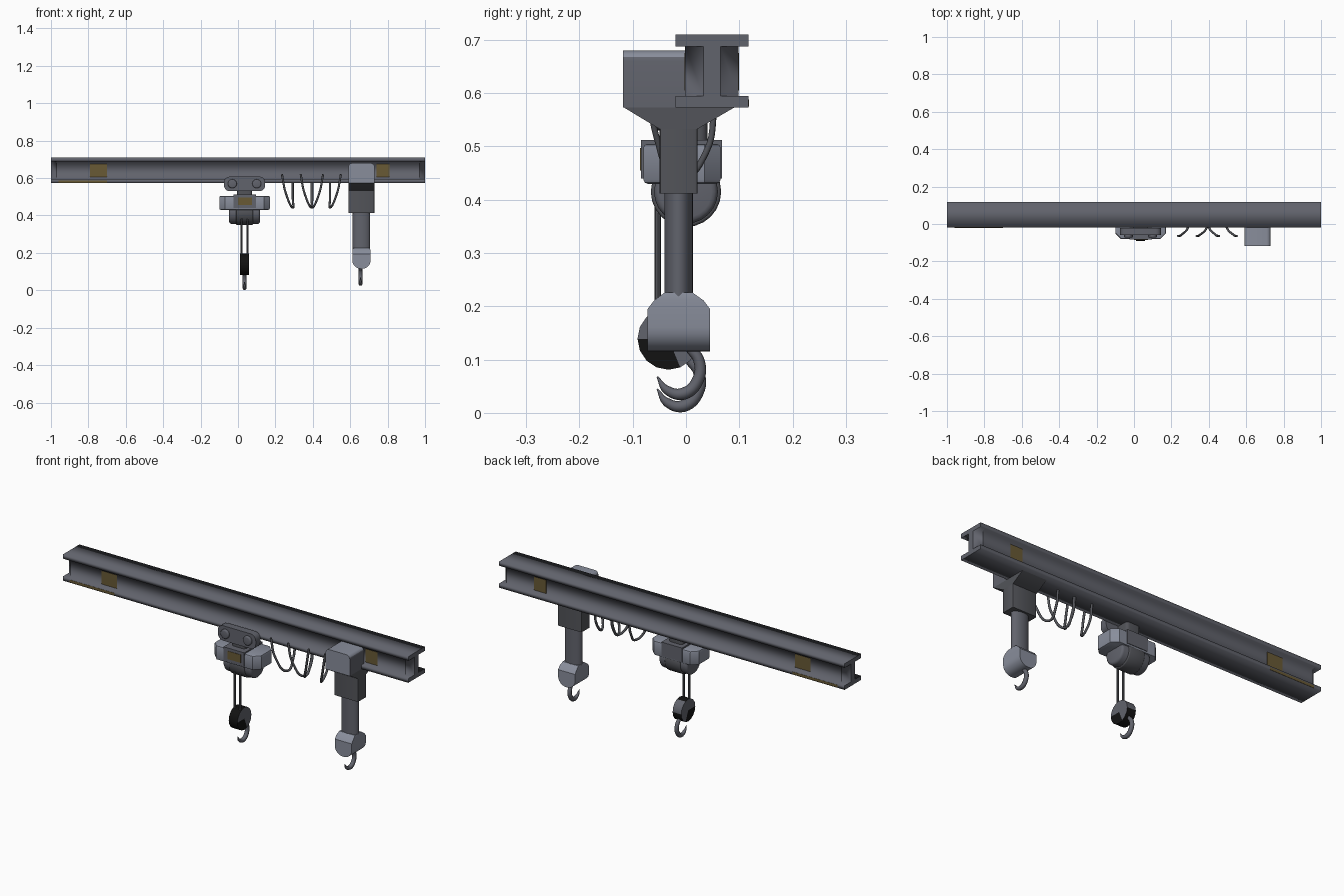
import bpy
import bmesh
import math
from mathutils import Matrix, Vector

if "Cube" in bpy.data.objects:
    bpy.data.objects.remove(bpy.data.objects["Cube"])


def material(name, rgb):
    m = bpy.data.materials.new(name)
    m.use_nodes = True
    m.diffuse_color = (*rgb, 1)
    bsdf = m.node_tree.nodes["Principled BSDF"]
    bsdf.inputs["Base Color"].default_value = (*rgb, 1)
    bsdf.inputs["Roughness"].default_value = 0.6
    return m


STEEL = material("steel grey", (0.12, 0.125, 0.15))
DARK = material("dark steel", (0.085, 0.088, 0.10))
LIGHT = material("pale housing", (0.25, 0.27, 0.33))
BLACK = material("black", (0.006, 0.006, 0.006))
YELLOW = material("worn yellow", (0.14, 0.10, 0.035))


def finish(name, bm, mats, angle=35):
    bmesh.ops.recalc_face_normals(bm, faces=bm.faces)
    me = bpy.data.meshes.new(name)
    bm.to_mesh(me)
    bm.free()
    ob = bpy.data.objects.new(name, me)
    bpy.context.collection.objects.link(ob)
    for m in mats:
        me.materials.append(m)
    if angle:
        smooth(ob, angle)
    return ob


def smooth(ob, angle):
    bpy.ops.object.select_all(action="DESELECT")
    ob.select_set(True)
    bpy.context.view_layer.objects.active = ob
    bpy.ops.object.shade_smooth_by_angle(angle=math.radians(angle))


def loft(sections):
    """Skin a list of equal-length point rings and cap both ends."""
    bm = bmesh.new()
    rings = [[bm.verts.new(p) for p in s] for s in sections]
    for a, b in zip(rings, rings[1:]):
        for i in range(len(a)):
            j = (i + 1) % len(a)
            bm.faces.new((a[i], a[j], b[j], b[i]))
    bm.faces.new(rings[0])
    bm.faces.new(rings[-1])
    return bm


def box_mesh(x, y, z):
    bm = bmesh.new()
    bmesh.ops.create_cube(bm, size=1)
    for v in bm.verts:
        v.co = [(a + b) / 2 + c * (b - a) for (a, b), c in zip((x, y, z), v.co)]
    return bm


def bevel_along(bm, axis, width, segments=4, test=lambda p: True):
    edges = [e for e in bm.edges
             if abs((e.verts[0].co - e.verts[1].co).normalized()[axis]) > 0.99
             and test((e.verts[0].co + e.verts[1].co) / 2)]
    bmesh.ops.bevel(bm, geom=edges, offset=width, segments=segments,
                    profile=0.5, affect="EDGES")


def box(name, x, y, z, mat, axis=None, width=0.01, segments=4):
    bm = box_mesh(x, y, z)
    if axis is not None:
        bevel_along(bm, axis, width, segments)
    return finish(name, bm, [mat])


def cylinder(name, centre, radius, depth, axis, mat, sides=24, scale=(1, 1, 1), rim=0):
    bm = bmesh.new()
    bmesh.ops.create_cone(bm, cap_ends=True, segments=sides, radius1=radius,
                          radius2=radius, depth=depth)
    if rim:
        caps = [e for e in bm.edges if abs(e.verts[0].co.z - e.verts[1].co.z) < 1e-5]
        bmesh.ops.bevel(bm, geom=caps, offset=rim, segments=3, profile=0.5, affect="EDGES")
    turn = Vector((0, 0, 1)).rotation_difference(Vector(axis)).to_matrix().to_4x4()
    bm.transform(Matrix.Translation(centre) @ Matrix.Diagonal((*scale, 1)) @ turn)
    return finish(name, bm, [mat])


def tube(name, points, radius, mat, taper=None):
    cu = bpy.data.curves.new(name, "CURVE")
    cu.dimensions = "3D"
    cu.bevel_depth = radius
    cu.bevel_resolution = 2
    cu.resolution_u = 6
    cu.use_fill_caps = True
    sp = cu.splines.new("BEZIER")
    sp.bezier_points.add(len(points) - 1)
    for i, (bp, p) in enumerate(zip(sp.bezier_points, points)):
        bp.co = p
        bp.handle_left_type = bp.handle_right_type = "AUTO"
        bp.radius = taper[i] if taper else 1
    cu.materials.append(mat)
    ob = bpy.data.objects.new(name, cu)
    bpy.context.collection.objects.link(ob)
    bpy.ops.object.select_all(action="DESELECT")
    ob.select_set(True)
    bpy.context.view_layer.objects.active = ob
    bpy.ops.object.convert(target="MESH")
    smooth(bpy.context.object, 50)


# Overhead beam: an I section whose web narrows at each end
BY, HALF, WEB = 0.0485, 0.0685, 0.05


def beam_section(x, web):
    right = [(HALF, 0.573), (HALF, 0.595), (web, 0.595),
             (web, 0.688), (HALF, 0.688), (HALF, 0.71)]
    left = [(-y, z) for y, z in reversed(right)]
    return [(x, BY + y, z) for y, z in right + left]


bm = loft([beam_section(-1, 0.016), beam_section(-0.97, WEB),
           beam_section(0.97, WEB), beam_section(1, 0.016)])
beam = finish("beam", bm, [STEEL], 0)
for f in beam.data.polygons:
    f.use_smooth = True
for e in beam.data.edges:
    a, b = (beam.data.vertices[i].co for i in e.vertices)
    e.use_edge_sharp = abs(a.x - b.x) < 1e-4

# Worn paint patches on both faces of the beam
for side, label in ((-1, "front"), (1, "back")):
    web_y, lip_y = BY + side * WEB, BY + side * HALF
    for x in ((-0.79, -0.70), (0.74, 0.81)):
        box(label + "_web_patch", x, (web_y - 0.001, web_y + 0.001), (0.605, 0.675), YELLOW)
    box(label + "_lip_patch", (-0.96, -0.70), (lip_y - 0.001, lip_y + 0.001),
        (0.575, 0.588), YELLOW)

# Trolley riding on the front flange
CX = 0.035
box("trolley_plate", (CX - 0.11, CX + 0.11), (-0.06, -0.022), (0.53, 0.608), STEEL, 1, 0.03)
for s in (-1, 1):
    cylinder("trolley_wheel", (CX + s * 0.065, -0.062, 0.57), 0.024, 0.02, (0, 1, 0),
             STEEL, 20, rim=0.006)
box("trolley_neck", (CX - 0.04, CX + 0.04), (-0.05, 0.04), (0.49, 0.575), DARK, 2, 0.015)

# Hoist housing with chamfered corners and a front panel
bm = box_mesh((CX - 0.135, CX + 0.135), (-0.08, 0.065), (0.43, 0.505))
bevel_along(bm, 2, 0.03, 1)
bmesh.ops.bevel(bm, geom=[e for e in bm.edges if abs(e.verts[0].co.z - e.verts[1].co.z) < 1e-5],
                offset=0.008, segments=2, profile=0.5, affect="EDGES")
finish("hoist_housing", bm, [LIGHT])
box("housing_panel", (CX - 0.06, CX + 0.06), (-0.084, 0.068), (0.44, 0.512), STEEL)
box("housing_patch", (CX - 0.035, CX + 0.04), (-0.086, -0.083), (0.455, 0.497), YELLOW)

# Rope drum under the housing
cylinder("rope_drum", (CX, 0, 0.415), 0.06, 0.165, (1, 0, 0), STEEL, rim=0.012)
cylinder("drum_collar", (CX, 0, 0.415), 0.066, 0.09, (1, 0, 0), DARK, rim=0.006)

# Lifting ropes
for s in (-1, 1):
    cylinder("lifting_rope", (CX + s * 0.016, -0.053, 0.28), 0.006, 0.22, (0, 0, 1), DARK, 8)

# Pulley block: steel sides with a black rim and lower front quarter
PY, PZ = -0.033, 0.139
bm = bmesh.new()
bmesh.ops.create_cone(bm, cap_ends=True, cap_tris=True, segments=16,
                      radius1=0.058, radius2=0.058, depth=0.05)
bm.transform(Matrix.Translation((CX, PY, PZ)) @ Matrix.Rotation(math.pi / 2, 4, "Y"))
bm.normal_update()
for f in bm.faces:
    c = f.calc_center_median()
    rim = abs(f.normal.x) < 0.5
    f.material_index = int((rim and (c.y < PY + 0.02 or c.z < PZ)) or (c.z < PZ and c.y < PY + 0.01))
finish("pulley_block", bm, [STEEL, BLACK])


# Lifting hooks, open to the front
def hook(name, x, lift):
    path = [(-0.005, 0.115), (0.008, 0.098), (0.024, 0.076), (0.023, 0.04),
            (-0.005, 0.013), (-0.036, 0.02), (-0.054, 0.045)]
    tube(name, [(x, y, z + lift) for y, z in path], 0.0105, STEEL,
         [0.9, 0.9, 1, 1.05, 1.1, 0.8, 0.15])


hook("pulley_hook", CX, 0)
hook("column_hook", 0.655, 0.023)

# Hanging cable loops passing under the beam
for top, low in ((0.235, 0.293), (0.335, 0.393), (0.455, 0.397), (0.55, 0.492)):
    mid = top + (low - top) * 0.35
    tube("cable_loop", [(top, -0.064, 0.62), (mid, -0.056, 0.52), (low, -0.008, 0.442),
                        (low, 0.038, 0.49), (low, 0.054, 0.575)], 0.006, DARK)

# Column hoist: head box, tapered bracket and neck
X0, X1 = 0.59, 0.73
XM = (X0 + X1) / 2
bm = box_mesh((X0, X1), (-0.118, 0), (0.573, 0.68))
bevel_along(bm, 1, 0.02, 4, lambda p: p.z > 0.6)
for f in bm.faces:
    f.material_index = int(abs(f.normal.x) < 0.9)
finish("column_head", bm, [STEEL, LIGHT])


def ring(y0, y1, z):
    return [(X0, y0, z), (X1, y0, z), (X1, y1, z), (X0, y1, z)]


finish("column_bracket", loft([ring(-0.118, 0.092, 0.574), ring(-0.05, 0.022, 0.533)]), [DARK])
box("column_neck", (X0, X1), (-0.05, 0.022), (0.412, 0.535), DARK, 2, 0.006, 2)
cylinder("column", (XM, -0.014, 0.31), 0.047, 0.24, (0, 0, 1), STEEL, 24, (1, 0.57, 1))

# Rounded foot housing that carries the column hook
bm = box_mesh((XM - 0.049, XM + 0.049), (-0.072, 0.045), (0.115, 0.195))
bevel_along(bm, 1, 0.046, 6, lambda p: p.z < 0.15)
finish("column_foot", bm, [LIGHT])


def foot_ring(w, y0, y1, z):
    return [(XM - w, y0, z), (XM + w, y0, z), (XM + w, y1, z), (XM - w, y1, z)]


finish("foot_shoulder", loft([foot_ring(0.049, -0.072, 0.045, 0.195),
                              foot_ring(0.049, -0.06, 0.033, 0.211),
                              foot_ring(0.045, -0.04, 0.012, 0.226)]), [LIGHT])
